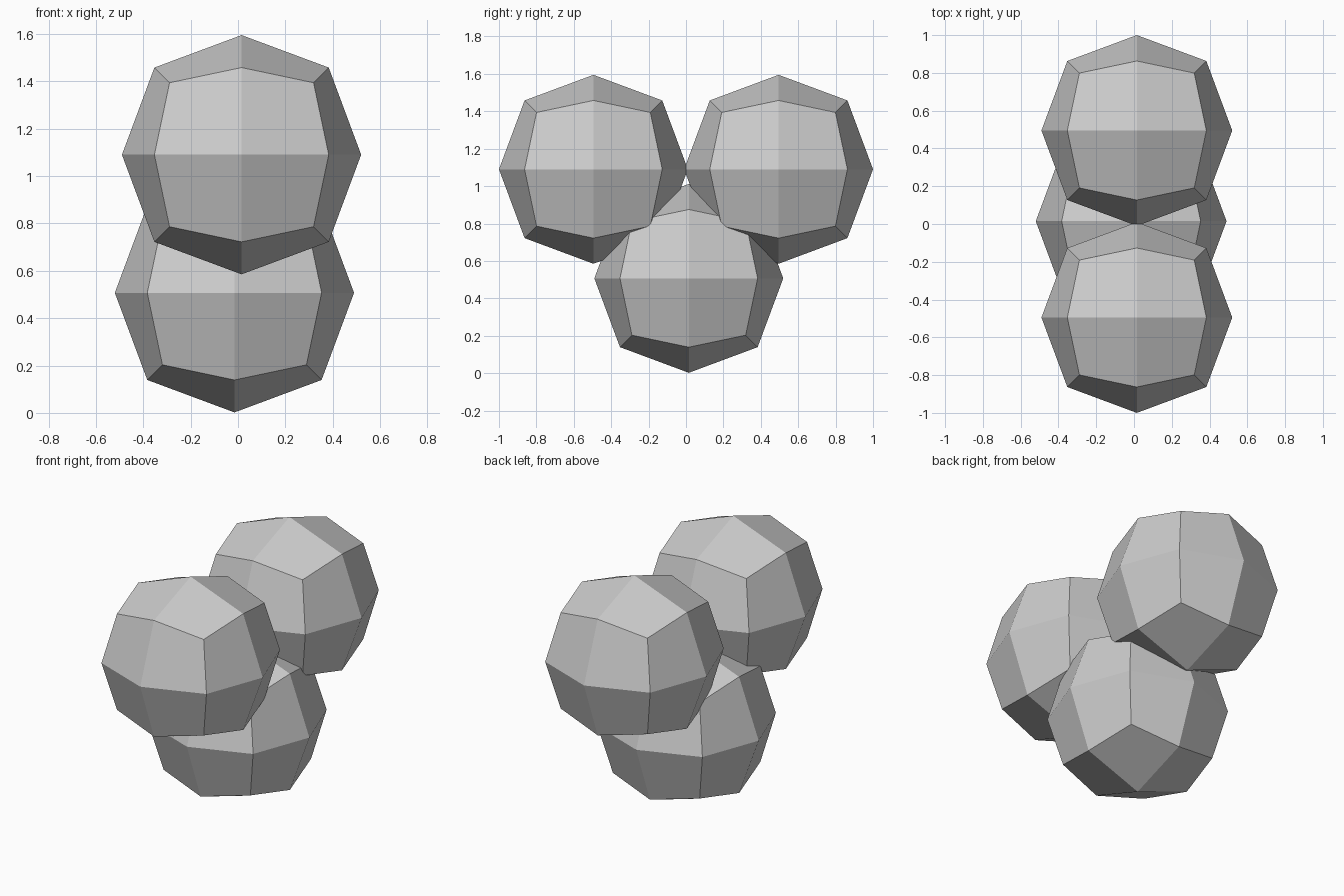
import bpy, bmesh

if "Cube" in bpy.data.objects:
    bpy.data.objects.remove(bpy.data.objects["Cube"])

# coordinate size for face-centre, edge-middle and corner points of the ball
REACH = {1: 0.505, 2: 0.368, 3: 0.304}


def add_ball(name, centre):
    """Cube split once per edge, then puffed out into a 24-sided ball."""
    bm = bmesh.new()
    bmesh.ops.create_cube(bm, size=2)
    bmesh.ops.subdivide_edges(bm, edges=bm.edges[:], cuts=1, use_grid_fill=True)
    for v in bm.verts:
        signs = [round(c) for c in v.co]
        reach = REACH[sum(map(abs, signs))]
        v.co = [s * reach for s in signs]
    mesh = bpy.data.meshes.new(name)
    bm.to_mesh(mesh)
    bm.free()
    ball = bpy.data.objects.new(name, mesh)
    ball.location = centre
    bpy.context.collection.objects.link(ball)


# lower ball, slightly off centre
add_ball("lower_ball", (-0.015, 0.015, 0.507))

# two upper balls, front and back
for name, side in (("upper_front_ball", -1), ("upper_back_ball", 1)):
    add_ball(name, (0.015, side * 0.495, 1.09))
